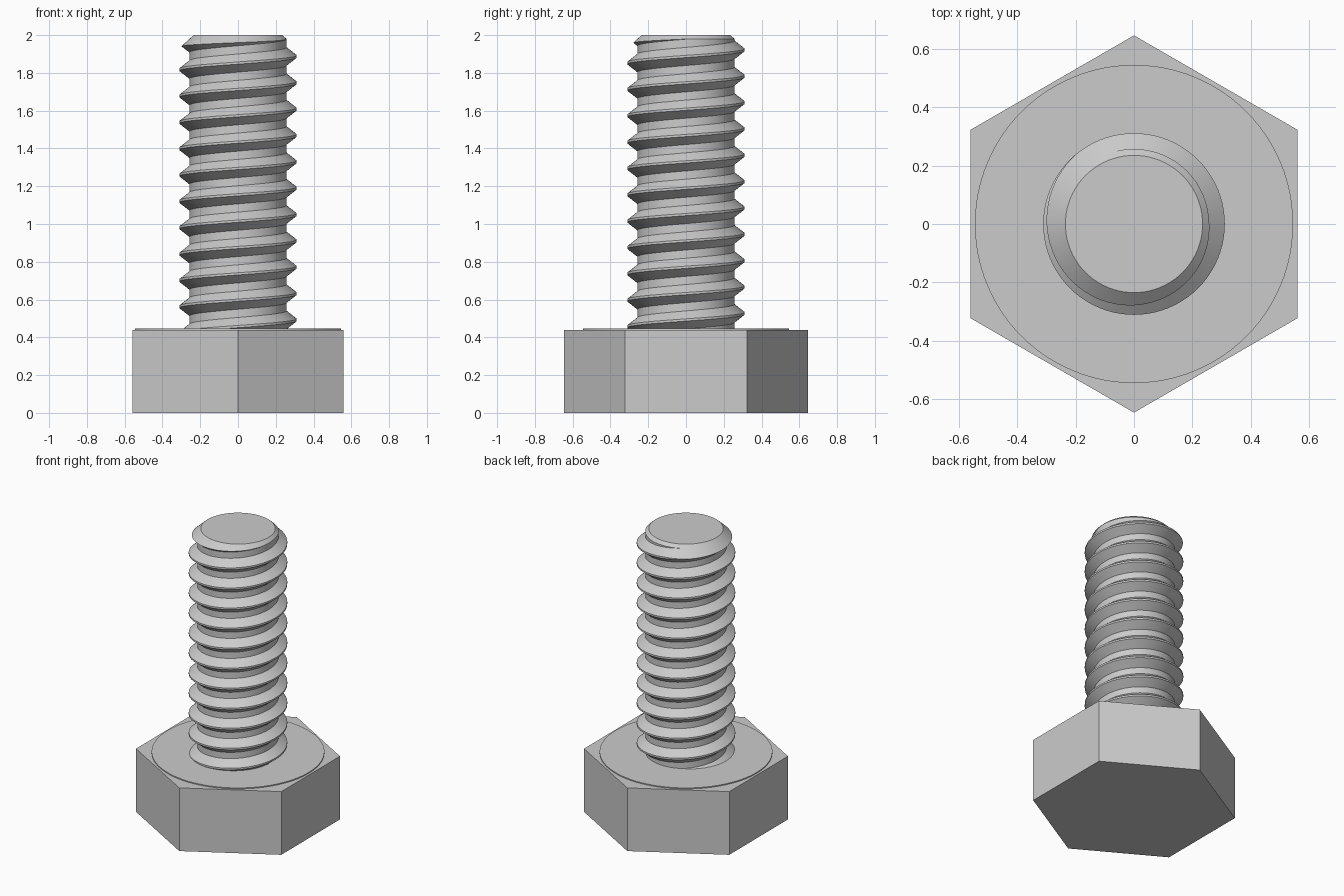
import bpy, bmesh, math

cube = bpy.data.objects.get("Cube")
if cube:
    bpy.data.objects.remove(cube, do_unlink=True)

steel = bpy.data.materials.new("grey_steel")
steel.use_nodes = True
steel.diffuse_color = (0.6, 0.6, 0.6, 1)
steel.node_tree.nodes["Principled BSDF"].inputs["Base Color"].default_value = (0.6, 0.6, 0.6, 1)


def make_object(name, bm):
    bmesh.ops.recalc_face_normals(bm, faces=bm.faces)
    mesh = bpy.data.meshes.new(name)
    bm.to_mesh(mesh)
    bm.free()
    mesh.materials.append(steel)
    obj = bpy.data.objects.new(name, mesh)
    bpy.context.collection.objects.link(obj)
    return obj


def lathe(name, profile, sides, turn=0.0):
    """Closed solid of stacked rings given as (radius, height)."""
    bm = bmesh.new()
    rings = []
    for r, z in profile:
        angles = [turn + math.tau * i / sides for i in range(sides)]
        rings.append([bm.verts.new((r * math.cos(a), r * math.sin(a), z)) for a in angles])
    for low, high in zip(rings, rings[1:]):
        for i in range(sides):
            j = (i + 1) % sides
            bm.faces.new((low[i], low[j], high[j], high[i]))
    bm.faces.new(rings[0])
    bm.faces.new(rings[-1])
    return make_object(name, bm)


def smooth(obj, degrees):
    bpy.ops.object.select_all(action='DESELECT')
    obj.select_set(True)
    bpy.context.view_layer.objects.active = obj
    bpy.ops.object.shade_smooth_by_angle(angle=math.radians(degrees))


def threaded_rod(name, root, crest, pitch, crest_z, turns, sides):
    """Closed single-start right-hand screw; crest_z is a crest height at +x."""
    flank, tip = 0.042, 0.012
    tooth = [(root, -flank - tip / 2), (crest, -tip / 2), (crest, tip / 2), (root, flank + tip / 2)]
    step = len(tooth)
    bm = bmesh.new()
    columns = []
    for i in range(sides):
        a = math.tau * i / sides
        columns.append([bm.verts.new((r * math.cos(a), r * math.sin(a),
                                      crest_z + pitch * (k + i / sides) + dz))
                        for k in range(turns) for r, dz in tooth])
    # The last column joins the first one pitch higher
    count = len(columns[0])
    for i in range(sides):
        last = i == sides - 1
        near, far = columns[i], columns[0][step:] if last else columns[i + 1]
        for j in range(min(len(near), len(far)) - 1):
            bm.faces.new((near[j], far[j], far[j + 1], near[j + 1]))
    # Fan caps over the stepped ends
    first = columns[0]
    bottom = [c[0] for c in columns] + first[step:0:-1]
    wrap = columns[-1]
    top = [c[-1] for c in columns] + wrap[count - 2:count - step - 2:-1]
    for loop, z in ((bottom, crest_z - pitch), (top, crest_z + pitch * (turns + 1))):
        hub = bm.verts.new((0, 0, z))
        for a, b in zip(loop, loop[1:] + loop[:1]):
            bm.faces.new((a, b, hub))
    return make_object(name, bm)


# Hexagonal head and the thin raised bearing face
lathe("hex_head", [(0.646, 0), (0.646, 0.44)], 6, math.pi / 6)
bearing = lathe("bearing_face", [(0.545, 0.43), (0.545, 0.447)], 96)
smooth(bearing, 30)

# Threaded shank, trimmed to length with a chamfered tip
PITCH = 0.1395
shank = threaded_rod("threaded_shank", 0.257, 0.311, PITCH, 1.05 - 7 * PITCH, 17, 80)
envelope = lathe("tip_cutter", [(0.4, 0.3), (0.4, 1.85), (0.235, 2.0)], 80)
envelope.hide_render = True
trim = shank.modifiers.new("chamfer", 'BOOLEAN')
trim.operation = 'INTERSECT'
trim.solver = 'EXACT'
trim.object = envelope
bpy.context.view_layer.update()
trimmed = bpy.data.meshes.new_from_object(shank.evaluated_get(bpy.context.evaluated_depsgraph_get()))
shank.modifiers.clear()
shank.data = trimmed
bpy.data.objects.remove(envelope, do_unlink=True)
smooth(shank, 25)
